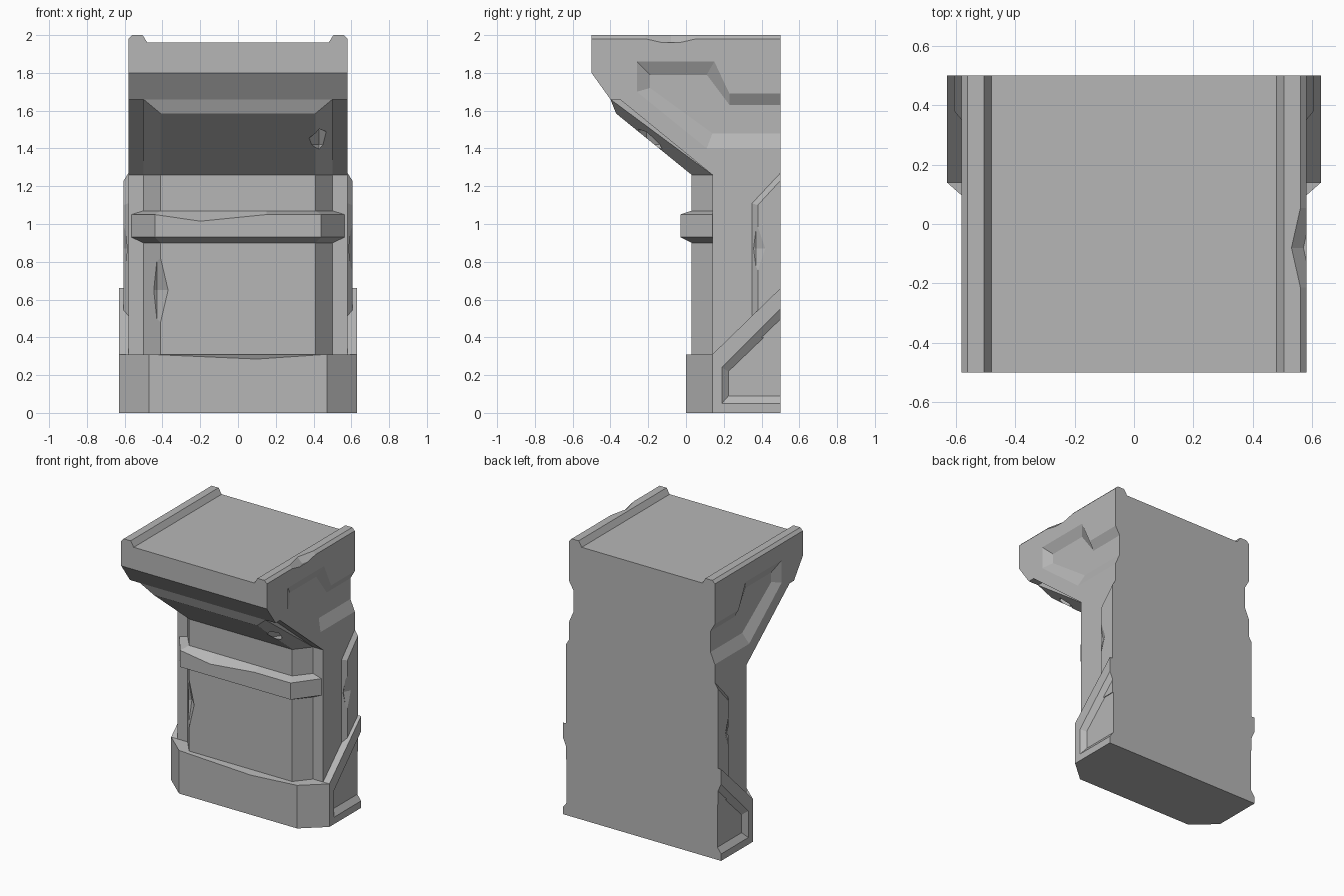
import bpy, bmesh

old = bpy.data.objects.get("Cube")
if old:
    bpy.data.objects.remove(old, do_unlink=True)

# One plain grey for everything
GREY = (0.47, 0.47, 0.47, 1)
mat = bpy.data.materials.new("plain grey")
mat.use_nodes = True
mat.diffuse_color = GREY
mat.node_tree.nodes["Principled BSDF"].inputs["Base Color"].default_value = GREY


def finish(name, bm):
    bmesh.ops.recalc_face_normals(bm, faces=bm.faces)
    mesh = bpy.data.meshes.new(name)
    bm.to_mesh(mesh)
    bm.free()
    mesh.materials.append(mat)
    obj = bpy.data.objects.new(name, mesh)
    bpy.context.collection.objects.link(obj)
    return obj


def loft(name, rings):
    """Skin equal-length rings of points and cap both ends."""
    bm = bmesh.new()
    loops = [[bm.verts.new(p) for p in ring] for ring in rings]
    n = len(loops[0])
    for a, b in zip(loops, loops[1:]):
        for i in range(n):
            j = (i + 1) % n
            bm.faces.new((a[i], a[j], b[j], b[i]))
    bm.faces.new(loops[0])
    bm.faces.new(loops[-1])
    return finish(name, bm)


def at_x(x, profile):
    return [(x, y, z) for y, z in profile]


def at_z(z, plan):
    return [(x, y, z) for x, y in plan]


def both(half):
    """Mirror a half outline (given from centre outward) across x."""
    return [(-p[0], *p[1:]) for p in reversed(half)] + half


def cut(obj, cutter):
    cutter.hide_render = True
    mod = obj.modifiers.new("cut", "BOOLEAN")
    mod.operation = "DIFFERENCE"
    mod.solver = "EXACT"
    mod.object = cutter
    bpy.context.view_layer.objects.active = obj
    bpy.ops.object.modifier_apply(modifier=mod.name)
    bpy.data.objects.remove(cutter, do_unlink=True)


def chip(obj, centre, size):
    """Knock a small faceted chip out of an edge."""
    bm = bmesh.new()
    bmesh.ops.create_uvsphere(bm, u_segments=4, v_segments=2, radius=1)
    bmesh.ops.scale(bm, vec=size, verts=bm.verts)
    bmesh.ops.translate(bm, vec=centre, verts=bm.verts)
    cut(obj, finish("chip_cutter", bm))


def recess(obj, inner, outer, floor, surface):
    """Sink a bevelled pocket into both sides."""
    for s in (-1, 1):
        cut(obj, loft("recess_cutter", [at_x(s * floor, inner), at_x(s * surface, outer),
                                        at_x(s * (surface + 0.1), outer)]))


# Main body with overhanging head
body_profile = [(0.5, 0.1), (0.5, 1.96), (-0.5, 1.96), (-0.5, 1.8), (-0.4, 1.66),
                (-0.35, 1.66), (0.14, 1.26), (0.14, 0.1)]
body = loft("body", [at_x(-0.58, body_profile), at_x(0.58, body_profile)])
recess(body,
       [(-0.19, 1.79), (0.11, 1.79), (0.23, 1.63), (0.6, 1.63), (0.6, 1.48), (0.14, 1.48), (-0.19, 1.72)],
       [(-0.26, 1.86), (0.15, 1.86), (0.23, 1.69), (0.6, 1.69), (0.6, 1.4), (0.11, 1.4), (-0.26, 1.7)],
       0.545, 0.58)

# Rails along the top edges
rail_profile = [(0.58, 1.96), (0.58, 1.98), (0.56, 2), (0.505, 2), (0.48, 1.96)]
for s, side in ((1, "left"), (-1, "right")):
    rail = loft(side + "_top_rail", [[(s * x, y, z) for x, z in rail_profile] for y in (-0.5, 0.5)])
    if s == 1:
        chip(rail, (0.6, -0.08, 2.02), (0.09, 0.4, 0.09))

# Raised front pillar that leans out under the head
pillar_plan = both([(0.41, 0.03), (0.5, 0.14), (0.5, 0.2)])
pillar_top = both([(0.41, -0.37, 1.585), (0.5, -0.4, 1.66), (0.5, -0.42, 1.71)])
pillar = loft("front_pillar", [at_z(0.28, pillar_plan), at_z(1.26, pillar_plan), pillar_top])
chip(pillar, (-0.43, 0.01, 0.65), (0.08, 0.08, 0.34))
chip(pillar, (0.43, -0.21, 1.42), (0.07, 0.1, 0.15))

# Belt across the pillar, with a dent in its upper edge
belt_inner = [(-0.5, 0.14), (-0.41, 0.03), (-0.2, 0.03), (0.15, 0.03), (0.41, 0.03), (0.5, 0.14)]
belt_outer = [(-0.565, 0.14), (-0.44, -0.03), (-0.2, -0.03), (0.15, -0.03), (0.44, -0.03), (0.565, 0.14)]
belt_top = at_z(1.05, belt_outer)
belt_top[2] = (-0.2, -0.03, 1.015)
loft("belt", [at_z(0.9, belt_inner), at_z(0.93, belt_outer), belt_top, at_z(1.07, belt_inner)])

# Base front with a worn upper edge
base_plan = [(-0.63, 0.14), (-0.47, 0), (0.1, 0), (0.47, 0), (0.63, 0.14)]
base_top = at_z(0.31, base_plan)
base_top[2] = (0.1, 0, 0.285)
loft("base_front", [at_z(0, base_plan), base_top])

# Base skirt rising toward the back
skirt_profile = [(0.14, 0), (0.14, 0.31), (0.5, 0.66), (0.5, 0)]
skirt = loft("base_skirt", [at_x(-0.63, skirt_profile), at_x(0.63, skirt_profile)])
recess(skirt,
       [(0.225, 0.09), (0.225, 0.22), (0.6, 0.58), (0.6, 0.09)],
       [(0.19, 0.05), (0.19, 0.24), (0.6, 0.65), (0.6, 0.05)],
       0.6, 0.63)

# Raised side panels
panel_outer = [(0.5, 1.27), (0.35, 1.11), (0.35, 0.4), (0.5, 0.4)]
panel_inner = [(0.5, 1.23), (0.38, 1.1), (0.38, 0.4), (0.5, 0.4)]
for s, side in ((1, "left"), (-1, "right")):
    panel = loft(side + "_side_panel", [at_x(s * 0.55, panel_outer), at_x(s * 0.58, panel_outer),
                                        at_x(s * 0.605, panel_inner)])
    chip(panel, (s * 0.615, 0.37, 0.87), (0.035, 0.07, 0.2))
